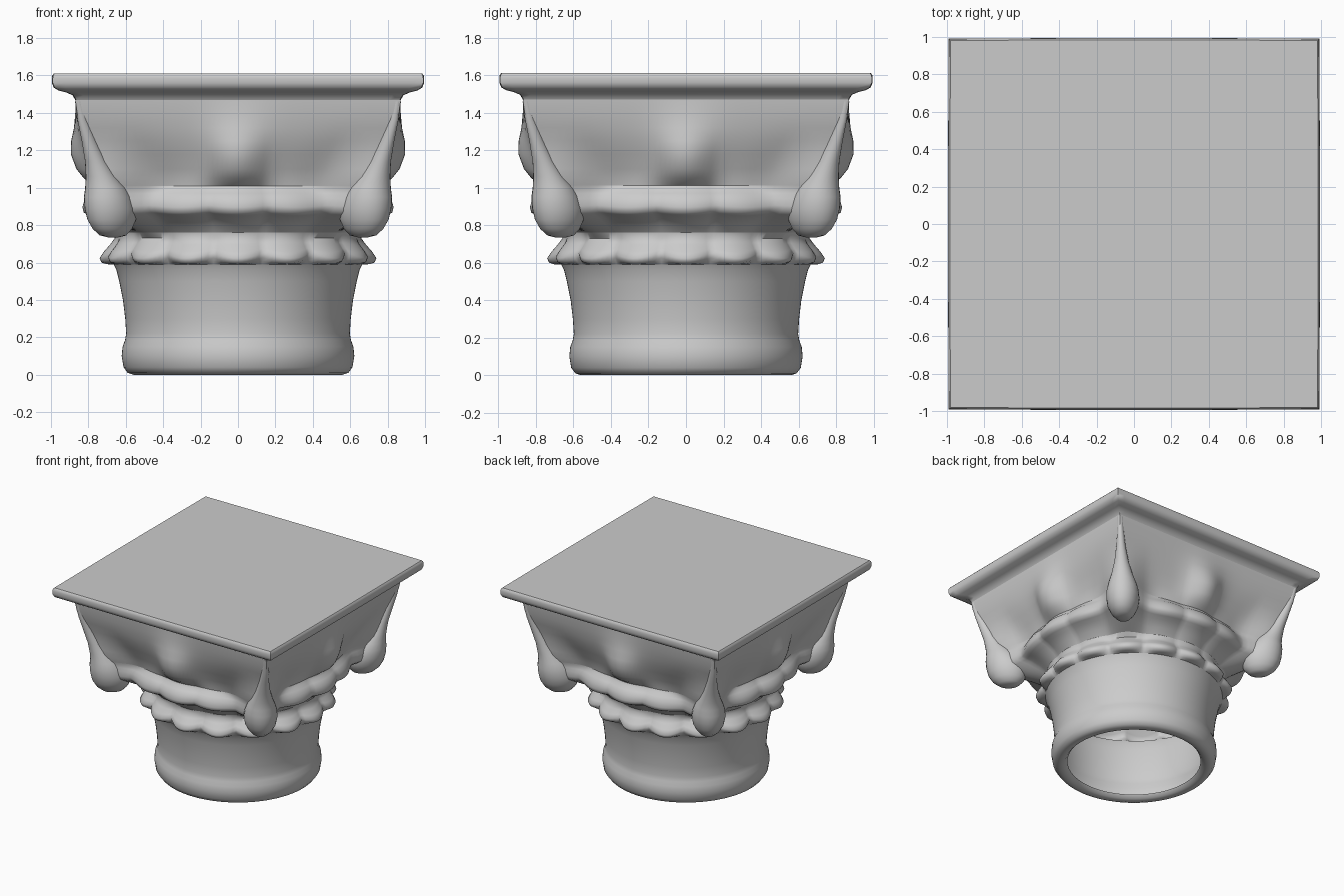
import bpy, bmesh
from math import pi, cos, sin, exp

N = 192


def loft(name, rings, cap_start=False, cap_end=False, angle=60):
    """Skin a list of equal-length point rings into one smooth mesh."""
    bm = bmesh.new()
    vs = [[bm.verts.new(p) for p in ring] for ring in rings]
    n = len(vs[0])
    for a, b in zip(vs, vs[1:]):
        for i in range(n):
            j = (i + 1) % n
            bm.faces.new((a[i], a[j], b[j], b[i]))
    if cap_start:
        bm.faces.new(vs[0][::-1])
    if cap_end:
        bm.faces.new(vs[-1])
    me = bpy.data.meshes.new(name)
    bm.to_mesh(me)
    bm.free()
    ob = bpy.data.objects.new(name, me)
    bpy.context.collection.objects.link(ob)
    bpy.ops.object.select_all(action='DESELECT')
    ob.select_set(True)
    bpy.context.view_layer.objects.active = ob
    bpy.ops.object.shade_smooth_by_angle(angle=angle * pi / 180)


def section(z, a, s=0, leaf=0, drop=0, boss=0, corner=0, count=16):
    """Circle-to-square ring with leaf scallops, a boss mid-face and corner webs."""
    pts = []
    for i in range(N):
        t = 2 * pi * i / N
        square = 1 / max(abs(cos(t)), abs(sin(t)))
        r = a * (1 - s + s * square)
        wave = abs(cos(t * count / 2)) - 0.6
        off = (t + pi / 4) % (pi / 2) - pi / 4      # angle from face centre
        r += leaf * wave + boss * exp(-(off / 0.2) ** 2)
        r += corner * exp(-((pi / 4 - abs(off)) / 0.16) ** 2)
        pts.append((r * cos(t), r * sin(t), z - drop * wave))
    return pts


# Hollow drum with a rolled foot, open underneath
drum = [(0.03, .50), (0.005, .52), (0, .56), (.01, .59), (.04, .612), (.10, .622),
        (.15, .617), (.185, .604), (.22, .598), (.3, .603), (.4, .615), (.5, .635),
        (.56, .65), (.59, .665)]
loft("drum", [section(z, a) for z, a in drum])

# Lower ring of curled leaves
lower = [(.59, .665), (.597, .69, 0, .03, .015), (.61, .71, 0, .05, .025),
         (.635, .72, 0, .05, .03), (.665, .70, 0, .045, .02), (.70, .672, 0, .03, .01),
         (.73, .655, 0, .01), (.76, .66, .02, .01, 0, 0, .02)]
loft("lower_leaves", [section(*r) for r in lower])

# Upper ring of leaves with an overhanging lip, drawn out to the corners
upper = [(.76, .66, .02, .01, 0, 0, .02), (.80, .695, .05, .02, 0, 0, .10),
         (.84, .75, .08, .02, .005, 0, .14), (.855, .785, .1, .02, .012, 0, .14),
         (.872, .815, .12, .025, .012, 0, .14), (.90, .822, .12, .025, .01, 0, .15),
         (.94, .812, .14, .02, .008, 0, .16), (.97, .79, .2, .02, 0, 0, .17),
         (.99, .765, .3, .015, 0, 0, .18), (1.01, .75, .42, .01, 0, .01, .18)]
loft("upper_leaves", [section(*r) for r in upper])

# Bell flaring to a square, with a boss in each face and webs at the corners
bell = [(1.01, .75, .42, .01, 0, .01, .18), (1.05, .75, .55, .01, 0, .07, .17),
        (1.10, .76, .7, .01, 0, .10, .12), (1.18, .79, .85, .01, 0, .10, .05),
        (1.25, .82, .92, .005, 0, .07, .01), (1.32, .842, .97, 0, 0, .035),
        (1.40, .86, 1, 0, 0, .01), (1.47, .87, 1)]
loft("bell", [section(*r) for r in bell])

# Square top slab with a rounded moulding
slab = [(1.47, .87), (1.495, .885), (1.51, .92), (1.52, .96), (1.535, .985),
        (1.56, .995), (1.585, .995), (1.60, .993), (1.61, .985)]
loft("top_slab", [section(z, a, .985) for z, a in slab])
loft("top_face", [section(1.61, .985, .985), section(1.61, .9, .985)], cap_end=True)

# Corner scrolls: a rib swelling into a hanging knob
# rows: height, distance along the diagonal, half depth, half width
scroll = [(.735, .945, .03, .03), (.745, .945, .08, .06), (.78, .95, .12, .09),
          (.83, .955, .145, .115), (.89, .965, .15, .125), (.95, .985, .135, .12),
          (1.0, 1.0, .115, .105), (1.06, 1.035, .085, .08), (1.14, 1.075, .06, .055),
          (1.25, 1.125, .045, .035), (1.36, 1.17, .035, .025), (1.46, 1.20, .025, .02)]
for k in range(4):
    d = pi / 4 + k * pi / 2
    rings = []
    for z, c, depth, width in scroll:
        ring = []
        for i in range(24):
            t = 2 * pi * i / 24
            u, v = c + depth * cos(t), width * sin(t)
            ring.append((u * cos(d) - v * sin(d), u * sin(d) + v * cos(d), z))
        rings.append(ring)
    loft(f"corner_scroll_{k + 1}", rings, True, True, 70)
